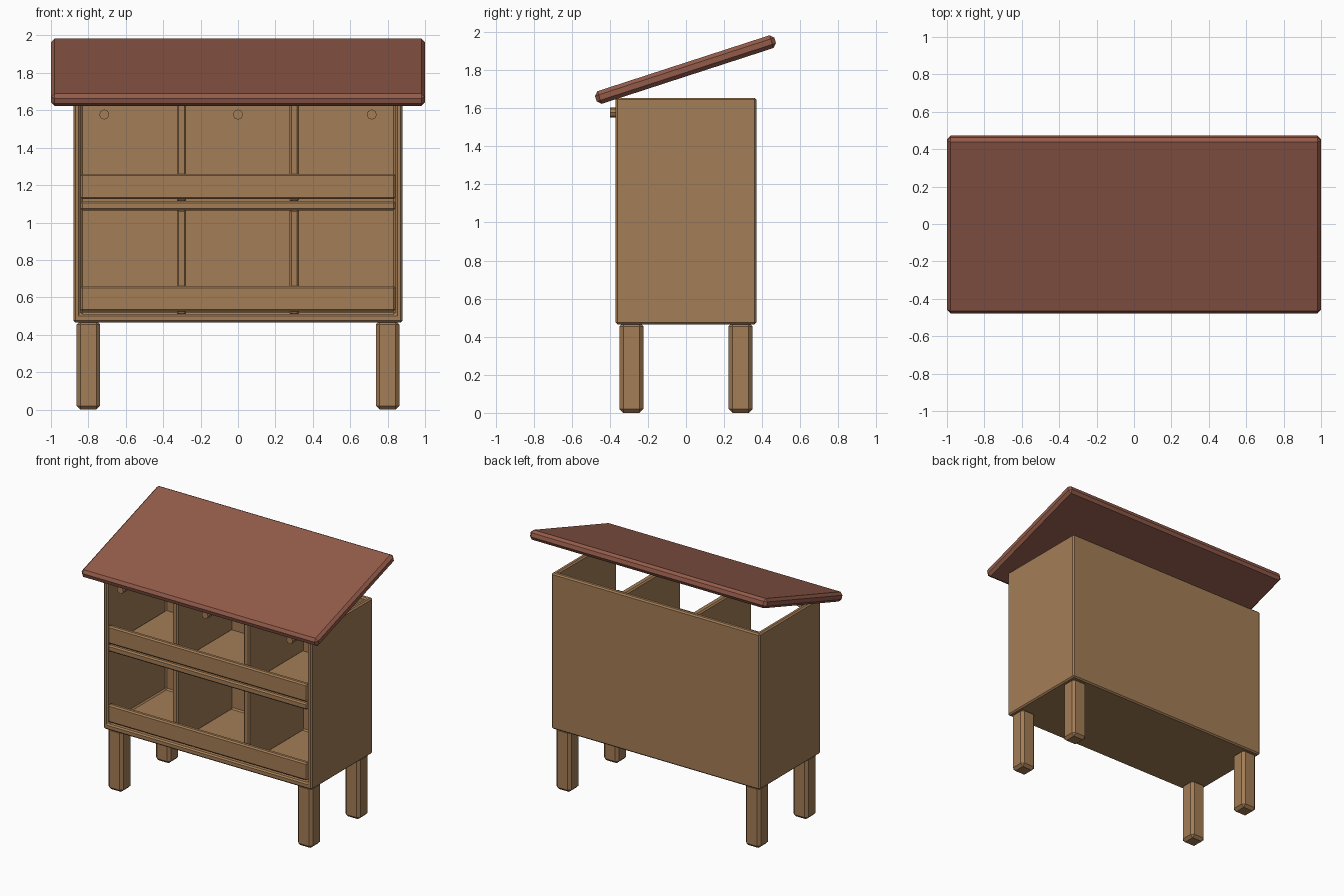
import bpy
import math

cube = bpy.data.objects.get("Cube")
if cube:
    bpy.data.objects.remove(cube, do_unlink=True)


def material(name, color):
    m = bpy.data.materials.new(name)
    m.use_nodes = True
    m.diffuse_color = color
    m.node_tree.nodes["Principled BSDF"].inputs["Base Color"].default_value = color
    return m


wood = material("warm_wood", (0.37, 0.205, 0.092, 1))
red = material("brick_red", (0.29, 0.105, 0.068, 1))


def bevel(obj, width):
    mod = obj.modifiers.new("edge_chamfer", "BEVEL")
    mod.width = width
    mod.segments = 1
    mod.limit_method = "ANGLE"


def box(name, xs, ys, zs, mat=wood, chamfer=0.01):
    """Chamfered box given its extents along each axis."""
    bpy.ops.mesh.primitive_cube_add(size=1, location=[sum(r) / 2 for r in (xs, ys, zs)])
    obj = bpy.context.object
    obj.name = name
    obj.scale = [r[1] - r[0] for r in (xs, ys, zs)]
    bpy.ops.object.transform_apply(location=False, rotation=False, scale=True)
    obj.data.materials.append(mat)
    if chamfer:
        bevel(obj, chamfer)
    return obj


W, D = 0.88, 0.37          # cabinet half width and half depth
IN = 0.842                 # half width inside the walls
BOTTOM, TOP = 0.465, 1.655

# Cabinet shell: floor, sides and back, open at the front and top
shell = box("cabinet_shell", (-W, W), (-D, D), (BOTTOM, TOP), chamfer=0)
cutter = box("cabinet_cutter", (-IN, IN), (-1, D - 0.04), (0.51, 2.5), chamfer=0)
cutter.hide_render = True
cutter.hide_viewport = True
cut = shell.modifiers.new("hollow", "BOOLEAN")
cut.operation = "DIFFERENCE"
cut.solver = "EXACT"
cut.object = cutter
bevel(shell, 0.01)

# Middle shelf and the boards that hold the bedding in
box("middle_shelf", (-IN, IN), (-D, 0.335), (1.065, 1.115))
for name, low, high in (("lower", 0.525, 0.66), ("upper", 1.125, 1.26)):
    box(name + "_front_board", (-IN, IN), (-D, -0.33), (low, high))

# Dividers between the nests
for side, x in (("right", -0.302), ("left", 0.3)):
    for level, low, high in (("lower", 0.505, 1.07), ("upper", 1.11, 1.645)):
        box(f"{level}_{side}_divider", (x - 0.025, x + 0.025), (-0.33, 0.335), (low, high))

# Legs
for sx, side in ((-1, "right"), (1, "left")):
    for sy, end in ((-1, "front"), (1, "back")):
        x, y, h = sx * 0.8, sy * 0.287, 0.0625
        box(f"{end}_{side}_leg", (x - h, x + h), (y - h, y + h), (0, 0.475), chamfer=0.02)

# Short pegs under the eaves
for x, label in ((-0.715, "right"), (0, "middle"), (0.715, "left")):
    bpy.ops.mesh.primitive_cylinder_add(vertices=8, radius=0.027, depth=0.06,
                                        location=(x, -0.37, 1.577),
                                        rotation=(math.pi / 2, 0, 0))
    peg = bpy.context.object
    peg.name = label + "_peg"
    peg.data.materials.append(wood)

# Sloping roof slab
roof = box("roof", (-1, 1), (-0.4975, 0.4925), (1.768, 1.838), red, 0.02)
roof.rotation_euler.x = math.radians(18)
